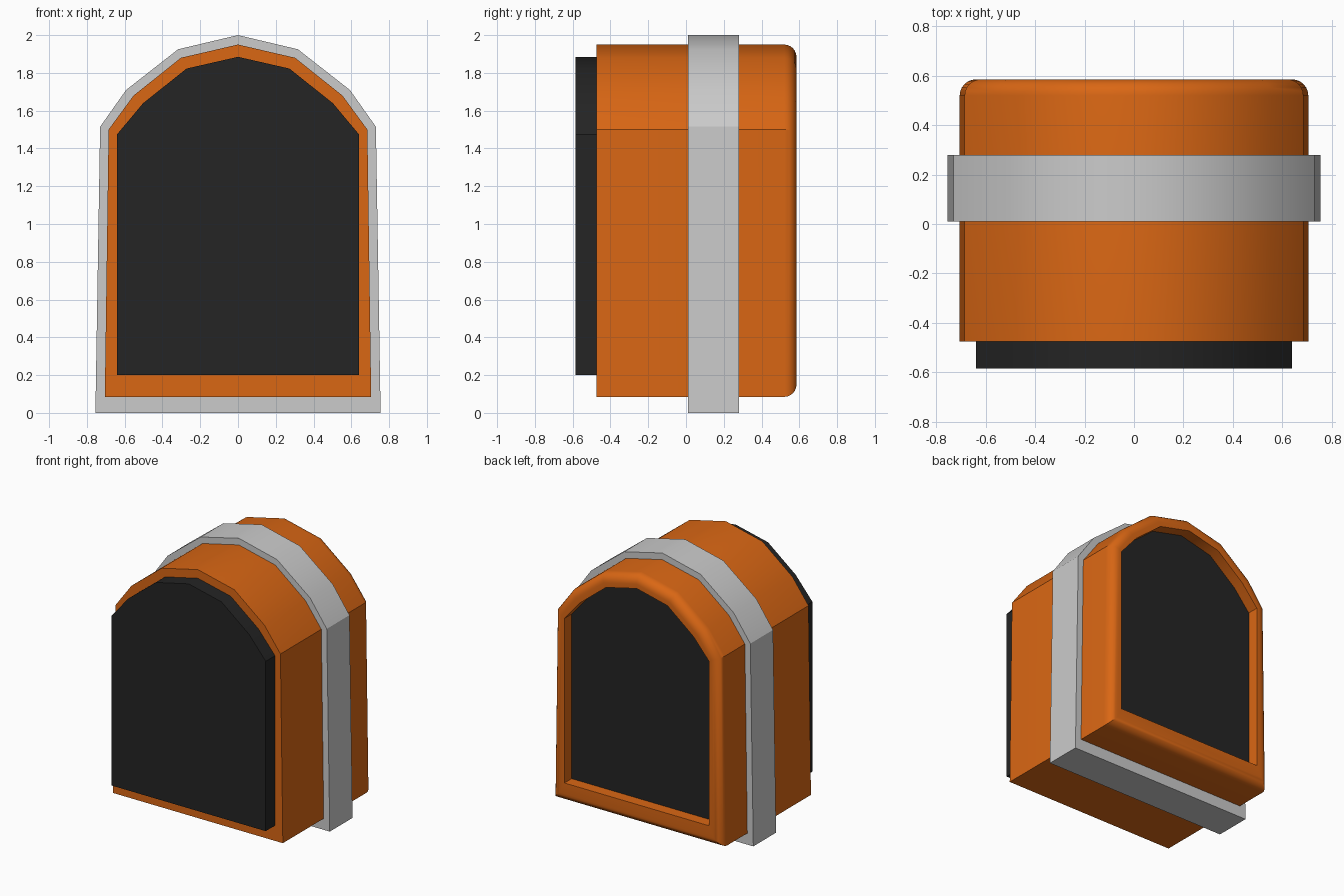
import bpy, bmesh, math
from mathutils import Vector

if "Cube" in bpy.data.objects:
    bpy.data.objects.remove(bpy.data.objects["Cube"])


def material(name, color):
    m = bpy.data.materials.new(name)
    m.diffuse_color = (*color, 1)
    m.use_nodes = True
    m.node_tree.nodes["Principled BSDF"].inputs["Base Color"].default_value = m.diffuse_color
    return m


orange = material("orange", (0.70, 0.135, 0.007))
black = material("black", (0.018, 0.018, 0.018))


def arch(half):
    """Mirror the right half (bottom corner up to apex) into a closed outline."""
    return [Vector(p) for p in half] + [Vector((-x, z)) for x, z in reversed(half[:-1])]


def inset(outline, d):
    """Move a counter-clockwise outline inwards by d with mitred corners."""
    out = []
    n = len(outline)
    for i, p in enumerate(outline):
        a = (p - outline[i - 1]).normalized()
        b = (outline[(i + 1) % n] - p).normalized()
        na, nb = Vector((-a.y, a.x)), Vector((-b.y, b.x))
        out.append(p + (na + nb) * d / (1 + na.dot(nb)))
    return out


def loft(name, rings, mat=None):
    """Skin a list of (outline, y) rings and cap both ends."""
    bm = bmesh.new()
    loops = [[bm.verts.new((p.x, y, p.y)) for p in o] for o, y in rings]
    n = len(loops[0])
    for a, b in zip(loops, loops[1:]):
        for i in range(n):
            j = (i + 1) % n
            bm.faces.new((a[i], a[j], b[j], b[i]))
    bm.faces.new(loops[0])
    bm.faces.new(loops[-1])
    bmesh.ops.recalc_face_normals(bm, faces=bm.faces)
    me = bpy.data.meshes.new(name)
    bm.to_mesh(me)
    bm.free()
    ob = bpy.data.objects.new(name, me)
    bpy.context.collection.objects.link(ob)
    if mat:
        me.materials.append(mat)
    bpy.ops.object.select_all(action='DESELECT')
    ob.select_set(True)
    bpy.context.view_layer.objects.active = ob
    bpy.ops.object.shade_smooth_by_angle(angle=math.radians(30))
    return ob


shell = arch([(0.705, 0.085), (0.685, 1.5), (0.553, 1.68), (0.302, 1.88), (0, 1.95)])
band = arch([(0.755, 0), (0.73, 1.515), (0.592, 1.71), (0.317, 1.925), (0, 2.0)])
front = arch([(0.64, 0.2), (0.64, 1.475), (0.502, 1.64), (0.272, 1.823), (0, 1.885)])
opening = arch([(0.6, 0.23), (0.6, 1.465), (0.472, 1.615), (0.255, 1.79), (0, 1.85)])

# Body shell: sharp front, rounded back rim, recessed back opening
r, back = 0.065, 0.585
rings = [(shell, -0.475)]
for k in range(7):
    t = math.pi / 2 * k / 6
    rings.append((inset(shell, r * (1 - math.cos(t))), back - r + r * math.sin(t)))
rings += [(opening, back), (opening, 0.46)]
loft("body", rings, orange)

# Raised front panel and sunken back panel
loft("front_panel", [(front, -0.585), (front, -0.475)], black)
loft("back_panel", [(opening, 0.46), (opening, 0.50)], black)

# Band wrapped around the body
loft("band", [(band, 0.01), (band, 0.28)])
